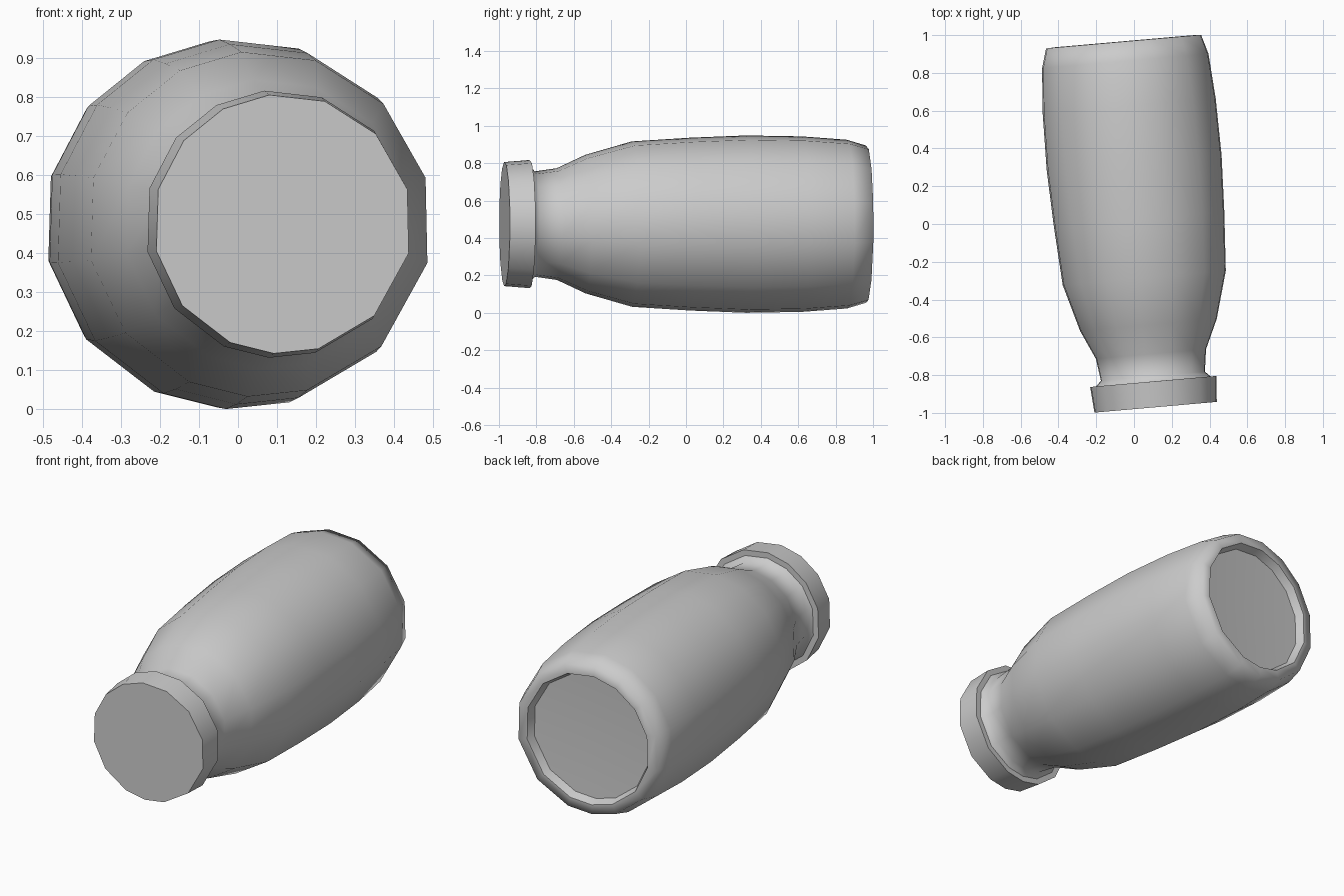
import bpy, bmesh, math
from mathutils import Vector

if "Cube" in bpy.data.objects:
    bpy.data.objects.remove(bpy.data.objects["Cube"])

# Bottle lies on its side, axis slightly turned in plan
TILT = math.radians(5.0)
ORIGIN = Vector((0.115, -0.97, 0.475))
AXIS = Vector((-math.sin(TILT), math.cos(TILT), 0))
SIDE = Vector((math.cos(TILT), math.sin(TILT), 0))
UP = Vector((0, 0, 1))
# slightly irregular 14-sided section
ANGLES = [math.radians(a) for a in
          (15.5, 44, 71, 96, 117.5, 140, 164.5, 192, 219, 246, 266, 286, 315, 347)]


def lathe(name, profile, sharp_rings=(), smooth_angle=None):
    """Sweep (distance, radius) points round the bottle axis; radius 0 closes an end."""
    bm = bmesh.new()
    rings = []
    for t, r in profile:
        c = ORIGIN + AXIS * t
        if r == 0:
            rings.append([bm.verts.new(c)])
        else:
            rings.append([bm.verts.new(c + SIDE * (r * math.cos(a)) + UP * (r * math.sin(a)))
                          for a in ANGLES])
    n = len(ANGLES)
    for a, b in zip(rings, rings[1:]):
        for i in range(n):
            j = (i + 1) % n
            if len(a) == 1:
                bm.faces.new((a[0], b[j], b[i]))
            elif len(b) == 1:
                bm.faces.new((a[i], a[j], b[0]))
            else:
                bm.faces.new((a[i], a[j], b[j], b[i]))
    bmesh.ops.recalc_face_normals(bm, faces=bm.faces)
    for f in bm.faces:
        f.smooth = True
    for k in sharp_rings:
        for i in range(n):
            bm.edges.get((rings[k][i], rings[k][(i + 1) % n])).smooth = False
    mesh = bpy.data.meshes.new(name)
    bm.to_mesh(mesh)
    bm.free()
    ob = bpy.data.objects.new(name, mesh)
    bpy.context.collection.objects.link(ob)
    if smooth_angle:
        bpy.ops.object.select_all(action='DESELECT')
        ob.select_set(True)
        bpy.context.view_layer.objects.active = ob
        bpy.ops.object.shade_smooth_by_angle(angle=math.radians(smooth_angle))
    return ob


# Cap: short, slightly flared disc
lathe("cap", [(0, 0), (0, 0.333), (0.137, 0.344), (0.137, 0)], smooth_angle=31)

# Body: neck fillet, shoulder, belly, rim and recessed base
body = [(0.137, 0), (0.137, 0.312), (0.165, 0.283), (0.283, 0.30), (0.437, 0.372),
        (0.687, 0.444), (1.0, 0.464), (1.3, 0.476), (1.6, 0.471), (1.84, 0.453),
        (1.943, 0.422), (1.945, 0.368), (1.90, 0.35), (1.885, 0)]
lathe("bottle_body", body, sharp_rings=(1, 11, 12))
